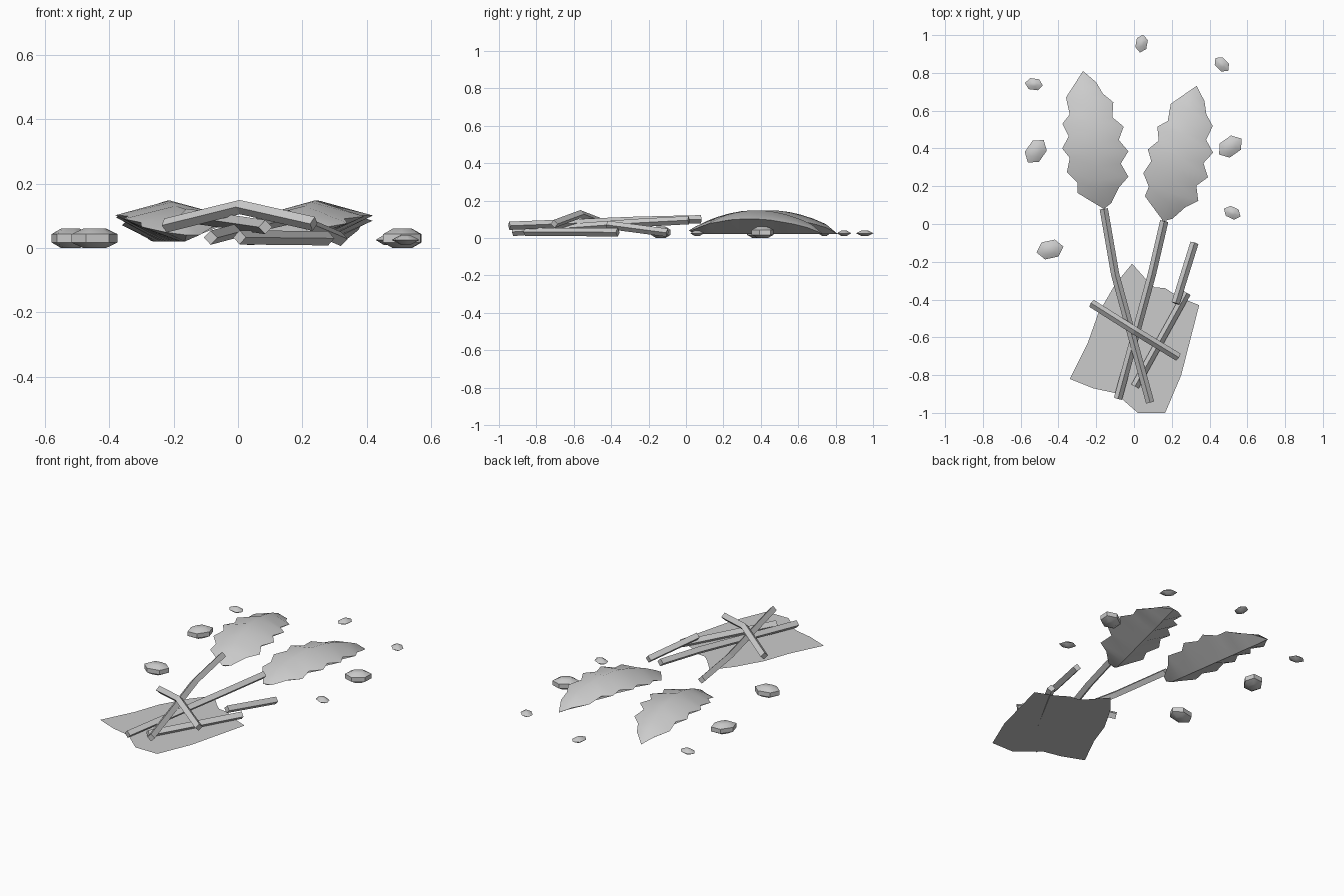
import bpy, bmesh, math
from mathutils import Vector, Matrix

if "Cube" in bpy.data.objects:
    bpy.data.objects.remove(bpy.data.objects["Cube"], do_unlink=True)

grey = bpy.data.materials.new("plain_grey")
grey.use_nodes = True
grey.diffuse_color = (0.6, 0.6, 0.6, 1)
grey.node_tree.nodes["Principled BSDF"].inputs["Base Color"].default_value = (0.6, 0.6, 0.6, 1)


def finish(bm, name, smooth=None):
    bmesh.ops.recalc_face_normals(bm, faces=bm.faces)
    mesh = bpy.data.meshes.new(name)
    bm.to_mesh(mesh)
    bm.free()
    mesh.materials.append(grey)
    ob = bpy.data.objects.new(name, mesh)
    bpy.context.scene.collection.objects.link(ob)
    if smooth:
        bpy.ops.object.select_all(action='DESELECT')
        ob.select_set(True)
        bpy.context.view_layer.objects.active = ob
        bpy.ops.object.shade_smooth_by_angle(angle=math.radians(smooth))
    return ob


def loft(bm, rings):
    """Join equal rings of points into a capped tube."""
    rows = [[bm.verts.new(p) for p in ring] for ring in rings]
    n = len(rows[0])
    for a, b in zip(rows, rows[1:]):
        for i in range(n):
            bm.faces.new((a[i], a[(i + 1) % n], b[(i + 1) % n], b[i]))
    bm.faces.new(rows[0])
    bm.faces.new(rows[-1])
    return rows


# Leaves: roof-shaped top, serrated rim, flat keel below
LENGTH = 0.738
RIGHT_RIM = [(.024, .044), (.10, .096), (.149, .154), (.224, .125), (.282, .174), (.349, .133),
             (.415, .169), (.473, .117), (.551, .134), (.604, .086), (.669, .06)]
LEFT_RIM = [(.05, .06), (.105, .126), (.159, .118), (.222, .164), (.294, .138), (.349, .17),
            (.408, .126), (.478, .15), (.521, .104), (.613, .11), (.68, .051)]


def arch(t, low, rise):
    return low + rise * math.sin(math.pi * t / LENGTH) ** 0.8


def leaf(name, base, tip):
    bm = bmesh.new()
    rings = []
    for (tr, wr), (tl, wl) in zip(RIGHT_RIM, LEFT_RIM):
        mid = (tr + tl) / 2
        rings.append([(wr, tr, arch(tr, .028, .074)), (0, mid, arch(mid, .035, .113)),
                      (-wl, tl, arch(tl, .028, .074)), (0, mid, .02)])
    rows = [[bm.verts.new(p) for p in ring] for ring in rings]
    for a, b in zip(rows, rows[1:]):
        for i in range(4):
            j = (i + 1) % 4
            bm.faces.new((a[i], a[j], b[j], b[i]))
    for row, point in ((rows[0], (0, 0, .04)), (rows[-1], (0, LENGTH, .022))):
        end = bm.verts.new(point)
        for i in range(4):
            bm.faces.new((row[i], row[(i + 1) % 4], end))
    turn = math.atan2(base[0] - tip[0], tip[1] - base[1])
    bm.transform(Matrix.Translation((*base, 0)) @ Matrix.Rotation(turn, 4, 'Z'))
    finish(bm, name, 40)


leaf("right_leaf", (-.16, .08), (-.27, .81))
leaf("left_leaf", (.155, .015), (.33, .725))


# Sticks: square bars set on edge
def stick(name, path, radius=.022):
    pts = [Vector(p) for p in path]
    rings = []
    for i, p in enumerate(pts):
        along = (pts[min(i + 1, len(pts) - 1)] - pts[max(i - 1, 0)]).normalized()
        side = along.cross(Vector((0, 0, 1))).normalized()
        up = side.cross(along)
        rings.append([p + d * radius for d in (side, up, -side, -up)])
    bm = bmesh.new()
    loft(bm, rings)
    finish(bm, name)


stick("right_stem", [(.085, -.945, .065), (-.1, -.265, .092), (-.16, .08, .1)])
stick("left_stem", [(-.085, -.925, .032), (.095, -.265, .08), (.16, .015, .095)])
stick("bent_twig", [(-.225, -.42, .07), (.005, -.565, .127), (.235, -.705, .075)])
stick("low_twig", [(.005, -.86, .033), (.28, -.365, .03)])
stick("short_twig", [(.22, -.42, .07), (.32, -.1, .028)])

# Flat torn sheet under the sticks
bm = bmesh.new()
outline = [(-.01, -.21), (.07, -.3), (.11, -.335), (.165, -.34), (.235, -.385), (.345, -.43),
           (.25, -.8), (.165, -1), (.02, -1), (-.1, -.895), (-.215, -.87), (-.34, -.82),
           (-.245, -.63), (-.19, -.475), (-.1, -.32)]
bm.faces.new([bm.verts.new((x, y, .01)) for x, y in reversed(outline)])
finish(bm, "ground_sheet")


# Pebbles: six-sided rings stacked on each other
def pebble(name, x, y, angle, long, wide, levels):
    bm = bmesh.new()
    rings = [[(long * s * math.cos(k * math.pi / 3), wide * s * math.sin(k * math.pi / 3), z)
              for k in range(6)] for z, s in levels]
    loft(bm, rings)
    bm.transform(Matrix.Translation((x, y, 0)) @ Matrix.Rotation(math.radians(angle), 4, 'Z'))
    finish(bm, name, 50)


BIG = [(0, .5), (.017, 1), (.043, 1), (.06, .5)]
SMALL = [(.01, .35), (.025, 1), (.04, .35)]
for i, (x, y, a) in enumerate([(-.52, .385, 55), (.51, .41, 35), (-.445, -.135, 12)]):
    pebble(f"large_pebble_{i + 1}", x, y, a, .073, .053, BIG)
for i, (x, y, a) in enumerate([(.04, .955, 80), (.465, .845, -45), (-.53, .74, -8), (.52, .06, -25)]):
    pebble(f"small_pebble_{i + 1}", x, y, a, .048, .034, SMALL)
